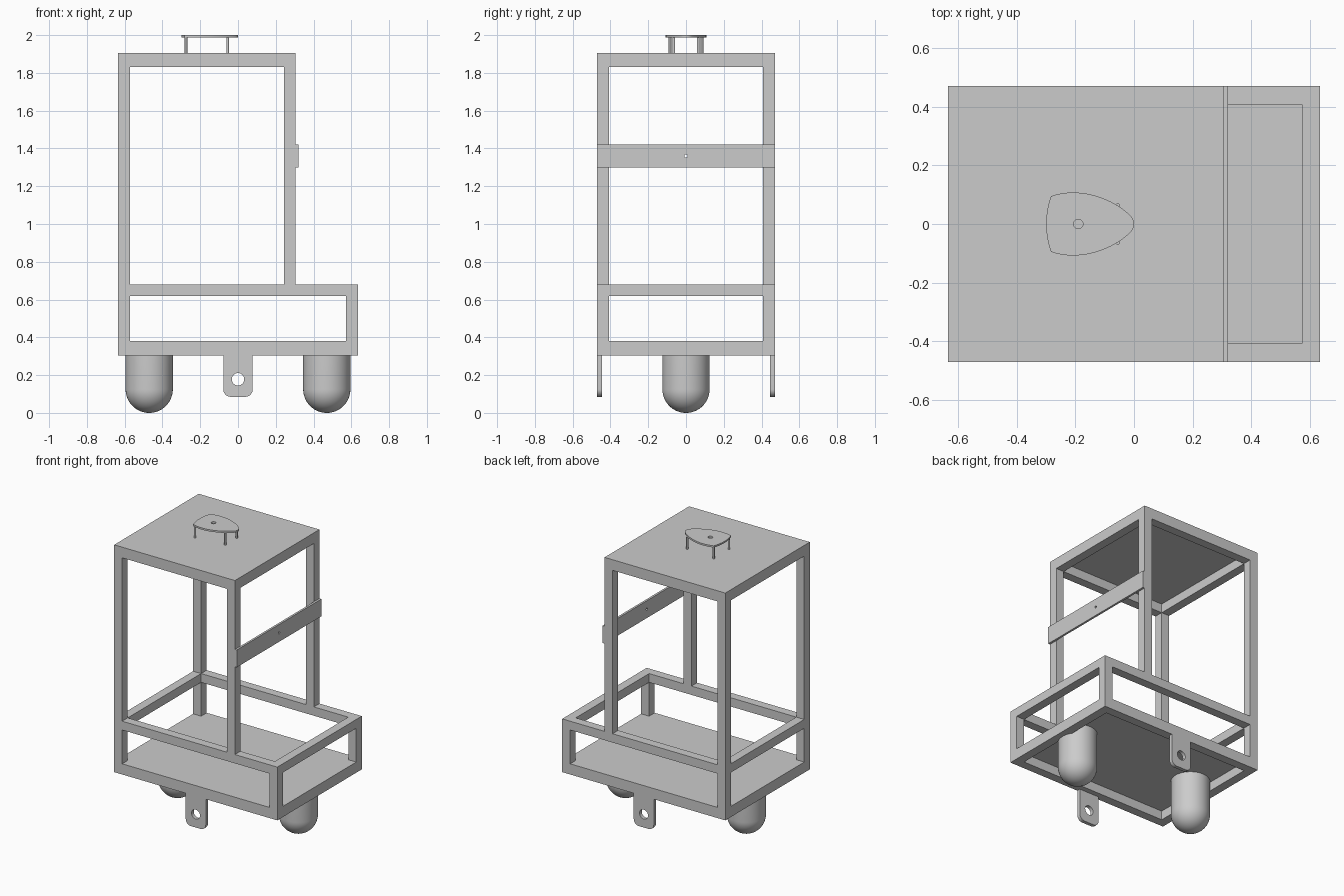
import bpy, bmesh, math
from mathutils import Matrix, Vector
from mathutils.geometry import interpolate_bezier

cube = bpy.data.objects.get("Cube")
if cube:
    bpy.data.objects.remove(cube, do_unlink=True)

GREY = (0.6, 0.6, 0.6, 1.0)
grey = bpy.data.materials.new("plain grey")
grey.use_nodes = True
grey.diffuse_color = GREY
grey.node_tree.nodes["Principled BSDF"].inputs["Base Color"].default_value = GREY

# Main sizes
HX, HY = 0.635, 0.47        # half length and half width of the base
BAR = 0.062                 # square bar width
SHEET = 0.012               # sheet thickness
CABIN_X = 0.305             # front end of the tall cabin
BASE, FLOOR, RIM, ROOF = 0.305, 0.38, 0.68, 1.905

FLAT = Matrix.Identity(4)
UPRIGHT_XZ = Matrix.Rotation(math.pi / 2, 4, "X")
UPRIGHT_YZ = Matrix(((0, 0, 1, 0), (1, 0, 0, 0), (0, 1, 0, 0), (0, 0, 0, 1)))


def finish(name, bm):
    bmesh.ops.recalc_face_normals(bm, faces=bm.faces)
    mesh = bpy.data.meshes.new(name)
    bm.to_mesh(mesh)
    bm.free()
    mesh.materials.append(grey)
    obj = bpy.data.objects.new(name, mesh)
    bpy.context.collection.objects.link(obj)
    bpy.ops.object.select_all(action="DESELECT")
    obj.select_set(True)
    bpy.context.view_layer.objects.active = obj
    bpy.ops.object.shade_smooth_by_angle(angle=math.radians(35))
    return obj


def slab(name, loops, thickness, origin, plane=FLAT):
    """Extrude an outline, with any further loops as holes."""
    bm = bmesh.new()
    edges = []
    for loop in loops:
        verts = [bm.verts.new((p[0], p[1], 0)) for p in loop]
        edges += [bm.edges.new((v, verts[i - 1])) for i, v in enumerate(verts)]
    bmesh.ops.triangle_fill(bm, edges=edges, use_beauty=True, normal=(0, 0, 1))
    top = bmesh.ops.extrude_face_region(bm, geom=bm.faces[:])["geom"]
    moved = [g for g in top if isinstance(g, bmesh.types.BMVert)]
    bmesh.ops.translate(bm, verts=moved, vec=(0, 0, thickness))
    bm.transform(Matrix.Translation(origin) @ plane)
    return finish(name, bm)


def rect(x0, x1, y0, y1):
    return [(x0, y0), (x1, y0), (x1, y1), (x0, y1)]


def arc(cx, cy, r, start=0, end=360, steps=32):
    n = steps if end - start == 360 else steps + 1
    angles = [math.radians(start + (end - start) * i / steps) for i in range(n)]
    return [(cx + r * math.cos(a), cy + r * math.sin(a)) for a in angles]


def ring(name, x0, x1, z0, z1):
    outer = rect(x0, x1, -HY, HY)
    inner = rect(x0 + BAR, x1 - BAR, -HY + BAR, HY - BAR)
    slab(name, [outer, inner], z1 - z0, (0, 0, z0))


def post(name, x0, y0, z0, z1):
    slab(name, [rect(x0, x0 + BAR, y0, y0 + BAR)], z1 - z0, (0, 0, z0))


# Horizontal frames with sheets laid on the lowest and highest
ring("base_frame", -HX, HX, BASE, FLOOR - SHEET)
slab("floor_sheet", [rect(-HX, HX, -HY, HY)], SHEET, (0, 0, FLOOR - SHEET))
ring("rim_frame", -HX, HX, RIM - BAR, RIM)
ring("roof_frame", -HX, CABIN_X, ROOF - 0.075, ROOF - SHEET)
slab("roof_sheet", [rect(-HX, CABIN_X, -HY, HY)], SHEET, (0, 0, ROOF - SHEET))

# Corner posts and side tabs
for side, y in (("front", -HY), ("back", HY - BAR)):
    for end, x in (("right", -HX), ("left", HX - BAR)):
        post(f"{side}_{end}_base_post", x, y, FLOOR, RIM - BAR)
    for end, x in (("right", -HX), ("left", CABIN_X - BAR)):
        post(f"{side}_{end}_cabin_post", x, y, RIM, ROOF - 0.075)

TAB_W, TAB_Z, TAB_R, TAB_T = 0.078, 0.085, 0.04, 0.025
tab = [(TAB_W, BASE), (-TAB_W, BASE)]
tab += arc(-TAB_W + TAB_R, TAB_Z + TAB_R, TAB_R, 180, 270, 8)
tab += arc(TAB_W - TAB_R, TAB_Z + TAB_R, TAB_R, 270, 360, 8)
for side, y in (("front", -HY + TAB_T), ("back", HY)):
    slab(f"{side}_tab", [tab, arc(0, 0.178, 0.033)], TAB_T, (0, y, 0), UPRIGHT_XZ)

# Cross band with a small central hole
slab("cross_band", [rect(-HY, HY, 1.298, 1.42), arc(0, 1.36, 0.008, steps=16)],
     0.015, (CABIN_X, 0, 0), UPRIGHT_YZ)

# Round-ended feet, turned from a profile
R = 0.125
profile = [(x, z) for x, z in arc(0, R, R, 270, 360, 14)] + [(R, FLOOR - SHEET)]
for end, x in (("right", -0.47), ("left", 0.47)):
    bm = bmesh.new()
    verts = [bm.verts.new((px, 0, pz)) for px, pz in profile]
    edges = [bm.edges.new(pair) for pair in zip(verts, verts[1:])]
    bmesh.ops.spin(bm, geom=verts + edges, cent=(0, 0, 0), axis=(0, 0, 1),
                   angle=math.tau, steps=48)
    bmesh.ops.remove_doubles(bm, verts=bm.verts, dist=0.0005)
    bm.transform(Matrix.Translation((x, 0, 0)))
    finish(f"{end}_foot", bm)

# Small shield-shaped plate on four legs
corner, nose = Vector((-0.283, 0.095)), Vector((-0.015, 0.032))


def flip(v):
    return Vector((v.x, -v.y))


flank = interpolate_bezier(corner, Vector((-0.2, 0.125)), Vector((-0.09, 0.1)), nose, 16)
tip = interpolate_bezier(nose, Vector((0.005, 0.015)), Vector((0.005, -0.015)), flip(nose), 9)
tail = interpolate_bezier(flip(corner), Vector((-0.305, -0.035)),
                          Vector((-0.305, 0.035)), corner, 10)
shield = flank[:-1] + tip[:-1] + [flip(v) for v in reversed(flank)][:-1] + tail[:-1]
slab("top_plate", [shield, arc(-0.19, 0, 0.016, steps=20)], 0.012, (0, 0, 1.988))
for end, x, y in (("rear", -0.275, 0.085), ("nose", -0.055, 0.064)):
    for side, s in (("front", -1), ("back", 1)):
        slab(f"{end}_{side}_plate_leg", [arc(x, s * y, 0.007, steps=12)],
             1.988 - ROOF, (0, 0, ROOF))
